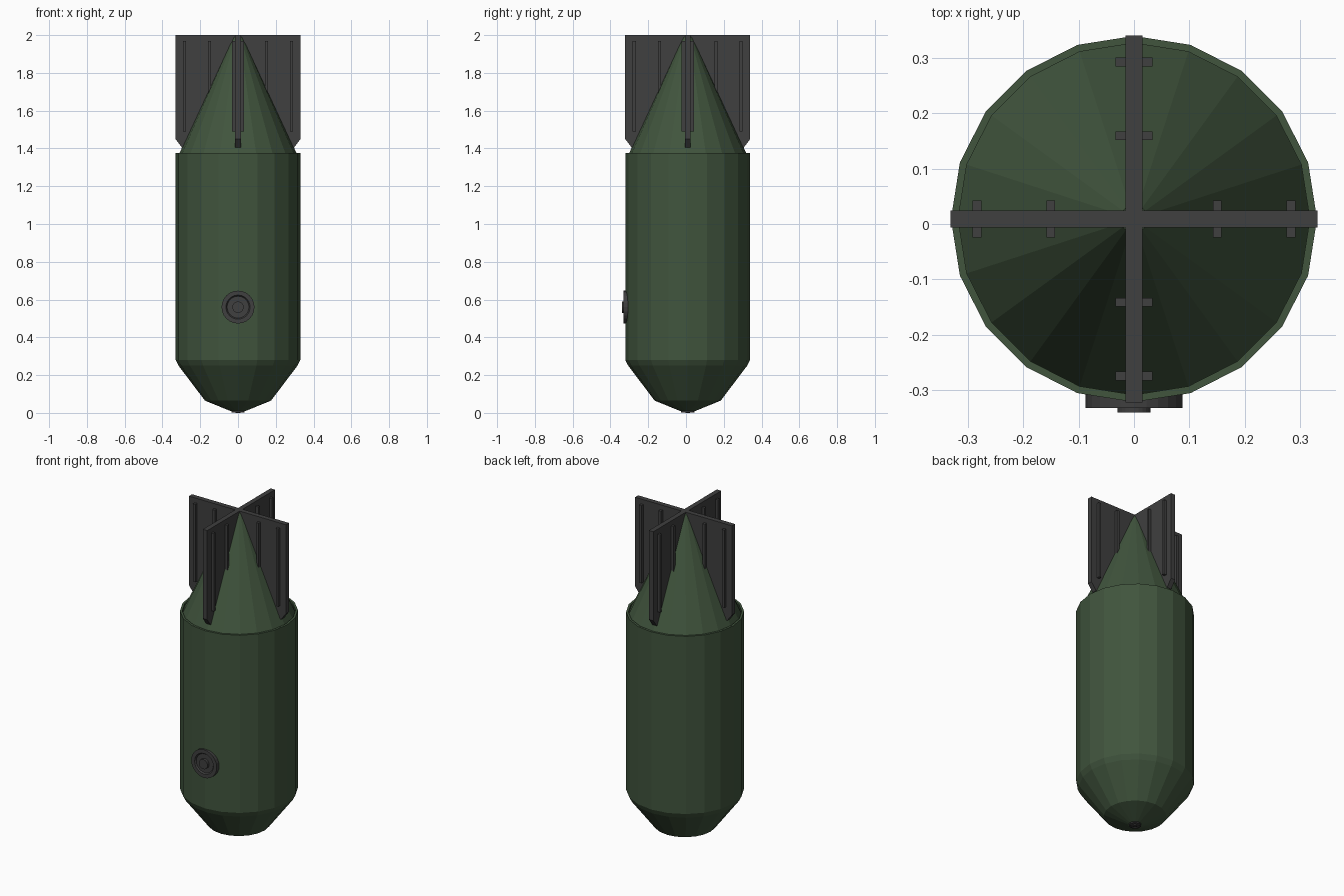
import bpy, bmesh, math
from mathutils import Matrix, Vector

if "Cube" in bpy.data.objects:
    bpy.data.objects.remove(bpy.data.objects["Cube"])

CY = 0.009  # body axis offset in y


def material(name, rgb):
    m = bpy.data.materials.new(name)
    m.diffuse_color = (*rgb, 1)
    m.use_nodes = True
    m.node_tree.nodes["Principled BSDF"].inputs["Base Color"].default_value = m.diffuse_color
    return m


GREEN = material("green_paint", (0.052, 0.09, 0.047))
DARK = material("dark_metal", (0.05, 0.05, 0.05))


def finish(bm, name, mat, matrix=Matrix()):
    bmesh.ops.remove_doubles(bm, verts=bm.verts, dist=1e-5)
    bmesh.ops.recalc_face_normals(bm, faces=bm.faces)
    me = bpy.data.meshes.new(name)
    bm.to_mesh(me)
    bm.free()
    me.materials.append(mat)
    ob = bpy.data.objects.new(name, me)
    bpy.context.collection.objects.link(ob)
    ob.matrix_world = matrix
    return ob


def lathe(name, profile, sides, mat, matrix):
    bm = bmesh.new()
    vs = [bm.verts.new((r, 0, z)) for r, z in profile]
    es = [bm.edges.new(p) for p in zip(vs, vs[1:])]
    bmesh.ops.spin(bm, geom=vs + es, cent=(0, 0, 0), axis=(0, 0, 1),
                   angle=2 * math.pi, steps=sides)
    return finish(bm, name, mat, matrix)


# Casing: blunt nose, cylinder, recessed lip and tail cone
axis = Matrix.Translation((0, CY, 0))
lathe("casing", [(0, 0.01), (0.04, 0.01), (0.175, 0.065), (0.315, 0.25), (0.33, 0.28),
                 (0.33, 1.377), (0.317, 1.377), (0.317, 1.36), (0.025, 1.99), (0, 1.99)],
      20, GREEN, axis)

# Fuze caps: one on the front wall, a small one on the nose
cap = [(0, 0.04), (0.03, 0.04), (0.03, 0.024), (0.058, 0.024), (0.064, 0.032),
       (0.087, 0.032), (0.087, 0), (0, 0)]
lathe("side_fuze", cap, 24, DARK,
      Matrix.Translation((0, -0.3, 0.56)) @ Matrix.Rotation(math.pi / 2, 4, 'X'))
lathe("nose_fuze", [(r * 0.4, z * 0.4) for r, z in cap], 16, DARK,
      Matrix.Translation((0, CY, 0.016)) @ Matrix.Rotation(math.pi, 4, 'X'))


def box(bm, x, y, z, sx, sy, sz):
    bmesh.ops.create_cube(bm, size=1, matrix=Matrix.Translation((x, y, z))
                          @ Matrix.Diagonal((sx, sy, sz, 1)))


# Four tail fins with chamfered lower corners and stiffening ribs
for i in range(4):
    turn = axis @ Matrix.Rotation(i * math.pi / 2, 4, 'Z')
    bm = bmesh.new()
    outline = [(0, 1.405), (0.297, 1.405), (0.331, 1.45), (0.331, 2), (0, 2)]
    f = bm.faces.new([bm.verts.new((x, -0.015, z)) for x, z in outline])
    ext = bmesh.ops.extrude_face_region(bm, geom=[f], use_keep_orig=True)
    bmesh.ops.translate(bm, vec=Vector((0, 0.03, 0)),
                        verts=[g for g in ext["geom"] if isinstance(g, bmesh.types.BMVert)])
    finish(bm, f"tail_fin_{i + 1}", DARK, turn)
    bm = bmesh.new()
    for x in (0.15, 0.283):
        box(bm, x, 0, 1.73, 0.016, 0.066, 0.48)
    finish(bm, f"fin_ribs_{i + 1}", DARK, turn)
